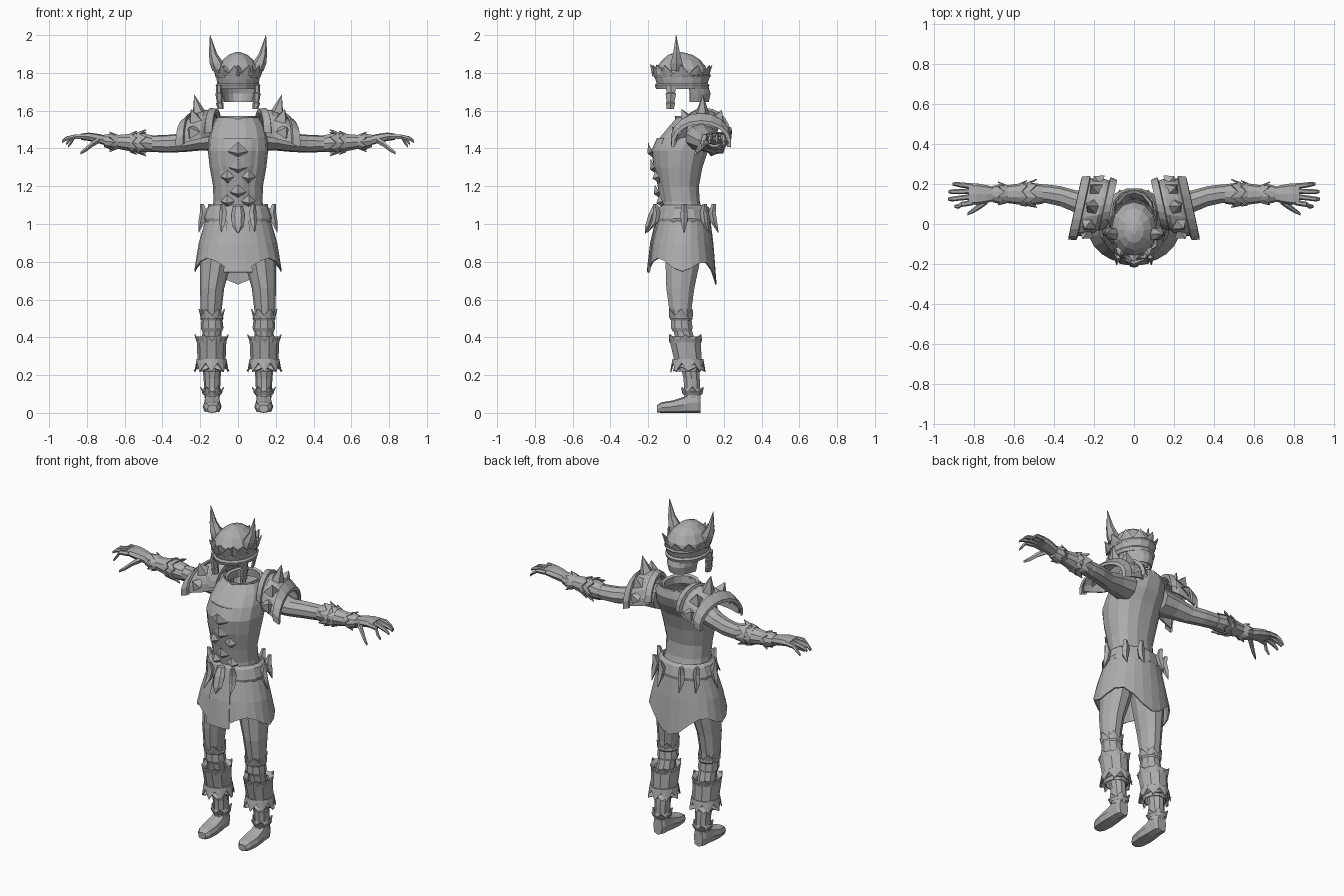
import bpy, math
from mathutils import Vector

iron = bpy.data.materials.new("plain_grey")
iron.diffuse_color = (0.42, 0.42, 0.42, 1)


def make(name, verts, faces, mirror=False, thick=0):
    me = bpy.data.meshes.new(name)
    me.from_pydata(verts, [], faces)
    me.materials.append(iron)
    ob = bpy.data.objects.new(name, me)
    bpy.context.collection.objects.link(ob)
    if thick:
        m = ob.modifiers.new("thickness", 'SOLIDIFY')
        m.thickness, m.offset = thick, -1
    if mirror:
        ob.modifiers.new("mirror", 'MIRROR').use_mirror_merge = False
    return ob


def place(axis, t, a, b):
    return {'x': (t, a, b), 'y': (a, t, b), 'z': (a, b, t)}[axis]


def loft(name, axis, rings, n=10, caps=(True, True), arc=None, edit=None,
         mirror=False, thick=0, sq=1.0):
    """Rings are (position on axis, centre a, centre b, radius a, radius b)."""
    a0, a1 = arc if arc else (0, 360)
    cnt = n + 1 if arc else n
    vs, fs = [], []
    for k, (t, ca, cb, ra, rb) in enumerate(rings):
        for i in range(cnt):
            an = math.radians(a0 + (a1 - a0) * i / n)
            c, s = math.cos(an), math.sin(an)
            c, s = [math.copysign(abs(q) ** sq, q) for q in (c, s)]
            v = place(axis, t, ca + ra * c, cb + rb * s)
            vs.append(edit(k, an, v) if edit else v)
    flip = axis == 'y'
    for k in range(len(rings) - 1):
        for i in range(n):
            j = (i + 1) % cnt
            f = (k * cnt + i, k * cnt + j, (k + 1) * cnt + j, (k + 1) * cnt + i)
            fs.append(f[::-1] if flip else f)
    if not arc:
        lo, hi = list(range(n))[::-1], [(len(rings) - 1) * n + i for i in range(n)]
        if caps[0]:
            fs.append(lo[::-1] if flip else lo)
        if caps[1]:
            fs.append(hi[::-1] if flip else hi)
    return make(name, vs, fs, mirror, thick)


def spike(name, base, tip, r, n=4, mirror=False, flat=1.0):
    b, t = Vector(base), Vector(tip)
    q = (t - b).to_track_quat('Z', 'Y')
    vs = []
    for i in range(n):
        a = 2 * math.pi * i / n
        vs.append(b + q @ Vector((r * math.cos(a), r * flat * math.sin(a), 0)))
    fs = [(i, (i + 1) % n, n) for i in range(n)] + [tuple(range(n))[::-1]]
    return make(name, vs + [t], fs, mirror)


def ruff(name, axis, base, length, flare, teeth, mirror=True):
    """Ring of pointed teeth leaning out from a base ring."""
    t, ca, cb, ra, rb = base

    def jag(k, an, v):
        if k == 0:
            return v
        tip = round(an / (math.pi / teeth)) % 2 == 0
        g, dt = (flare, length) if tip else (0.004, length * 0.3)
        return place(axis, t + dt, ca + (ra + g) * math.cos(an), cb + (rb + g) * math.sin(an))
    return loft(name, axis, [base, base], teeth * 2, (False, False), None, jag, mirror, 0.006)


# Helmet bowl, brow band, teeth and guards
loft("helmet_bowl", 'z', [(1.77, 0, -.025, .115, .14), (1.82, 0, -.025, .112, .135), (1.865, 0, -.025, .085, .105),
     (1.895, 0, -.03, .05, .065), (1.91, 0, -.035, .012, .015)], 12, (False, True), thick=.008)
loft("brow_band", 'z', [(1.715, 0, -.02, .112, .138), (1.735, 0, -.02, .118, .145), (1.745, 0, -.02, .11, .135),
     (1.775, 0, -.02, .115, .145), (1.785, 0, -.02, .122, .153), (1.80, 0, -.02, .115, .14)],
     16, (False, False), thick=.01)
ruff("brow_teeth", 'z', (1.775, 0, -.025, .118, .145), .065, .022, 11, False)
for i, an in enumerate((-125, -90, -55)):
    c, s = math.cos(math.radians(an)), math.sin(math.radians(an))
    spike("brow_spike_%d" % i, (.11 * c, -.025 + .13 * s, 1.80), (.13 * c, -.02 + .17 * s, 1.845), .03)
loft("neck_guard", 'z', [(1.645, 0, -.015, .085, .135), (1.69, 0, -.015, .095, .145), (1.735, 0, -.02, .105, .135)],
     8, arc=(15, 165), thick=.01)
loft("cheek_guard", 'z', [(1.61, .092, -.083, .016, .022), (1.64, .097, -.082, .02, .028), (1.645, .097, -.082, .015, .024),
     (1.69, .1, -.08, .02, .032), (1.695, .1, -.08, .015, .026), (1.735, .1, -.08, .017, .032)], 6, mirror=True)
loft("horn", 'z', [(1.81, .10, -.05, .035, .035), (1.85, .112, -.05, .038, .036), (1.90, .132, -.05, .022, .022),
     (2.0, .148, -.052, .001, .001)], 6, mirror=True)

# Body armour with open collar
loft("torso", 'z', [(1.03, 0, -.015, .145, .115), (1.12, 0, -.025, .13, .1), (1.2, 0, -.035, .132, .105),
     (1.30, 0, -.035, .15, .125), (1.39, 0, -.025, .16, .145), (1.46, 0, .01, .155, .15),
     (1.52, 0, .045, .14, .135), (1.565, 0, .06, .11, .11)], 14, (True, False), thick=.01, sq=.85)
loft("collar", 'z', [(1.53, 0, .06, .105, .115), (1.572, 0, .055, .1, .115), (1.565, 0, .055, .085, .1),
     (1.52, 0, .06, .085, .1)], 12, (False, False))
loft("chest_plate", 'z', [(1.10, 0, -.03, .10, .105), (1.2, 0, -.035, .11, .115), (1.31, 0, -.035, .14, .138),
     (1.39, 0, -.03, .15, .153), (1.455, 0, -.012, .15, .142)], 6, arc=(-132, -48), thick=.012)
for i, (z, y, r) in enumerate(((1.385, -.178, .055), (1.30, -.165, .05), (1.17, -.145, .045))):
    spike("chest_stud_%d" % i, (0, y, z), (0, y - .025, z - .012), r)
    if i:
        spike("rib_stud_%d" % i, (.055, y + .016, z - .05), (.06, y - .012, z - .06), .038, mirror=True)

# Belt and skirt
loft("belt", 'z', [(1.01, 0, -.012, .175, .145), (1.03, 0, -.012, .182, .15), (1.085, 0, -.012, .165, .135),
     (1.10, 0, -.012, .145, .12)], 16, (False, False), thick=.01)


def hem(k, an, v):
    if k:
        return v
    z = .785 - .035 * math.cos(4 * an) - .07 * max(0, math.sin(an)) ** 3
    return (v[0], v[1], z)


loft("skirt", 'z', [(.77, 0, -.02, .232, .182), (.90, 0, -.02, .208, .165), (1.03, 0, -.012, .17, .14)],
     24, (False, False), None, hem, thick=.008)
loft("skirt_front_panel", 'z', [(.745, 0, -.02, .235, .188), (.9, 0, -.02, .21, .17), (1.03, 0, -.015, .175, .145)],
     4, arc=(-109, -71), thick=.008)
loft("buckle_tongue", 'z', [(.95, 0, -.215, .003, .003), (.99, 0, -.2, .032, .018), (1.05, 0, -.18, .035, .022),
     (1.095, 0, -.16, .025, .018)], 6)
for i, (an, r) in enumerate(((-65, .205), (0, .2), (40, .19), (68, .185))):
    c, s = math.cos(math.radians(an)), math.sin(math.radians(an))
    k = 1.0 if i == 1 else .98
    loft("belt_tusk_%d" % i, 'z', [(.955, (r + .008) * c * k, -.01 + (r + .01) * s, .002, .002),
         (1.01, .192 * c, -.01 + .17 * s, .018, .018), (1.06, .18 * c, -.01 + .16 * s, .022, .02),
         (1.105, .19 * c, -.01 + .17 * s, .012, .012)], 5, mirror=True)

# Shoulder plates, rims and spikes, swept back in plan


def sweep(k, an, v):
    return (v[0] - .22 * (v[1] - .08), v[1], v[2])


loft("shoulder_plate", 'x', [(.13, .10, 1.48, .105, .115), (.17, .09, 1.47, .135, .135), (.23, .085, 1.455, .145, .13),
     (.285, .08, 1.435, .145, .11)], 10, arc=(-8, 188), edit=sweep, mirror=True, thick=.01)
loft("shoulder_outer_rim", 'x', [(.25, .08, 1.45, .15, .125), (.255, .08, 1.45, .162, .137), (.295, .08, 1.43, .16, .118),
     (.297, .08, 1.43, .14, .1)], 10, arc=(-12, 192), edit=sweep, mirror=True)
loft("shoulder_inner_rim", 'x', [(.115, .10, 1.48, .10, .11), (.115, .10, 1.485, .12, .125), (.15, .10, 1.48, .135, .135),
     (.155, .095, 1.475, .12, .12)], 10, arc=(0, 180), edit=sweep, mirror=True)
spike("shoulder_spike_top", (.205, .085, 1.575), (.232, .09, 1.685), .042, 5, True)
for i, (an, d) in enumerate(((15, .03), (52, .04), (128, .045), (165, .035))):
    c, s = math.cos(math.radians(an)), math.sin(math.radians(an))
    x = .21 - .03 * c
    spike("shoulder_spike_%d" % i, (x, .085 + .135 * c, 1.455 + .12 * s),
          (x + .02, .085 + (.13 + d) * c, 1.47 + (.13 + d) * s), .045, 4, True)

# Arms, gauntlets and hands
loft("arm", 'x', [(.11, .07, 1.46, .09, .075), (.2, .085, 1.45, .075, .062), (.29, .11, 1.43, .058, .05),
     (.37, .138, 1.425, .052, .048), (.44, .15, 1.425, .048, .045), (.53, .15, 1.43, .042, .04)], 9, mirror=True)
loft("gauntlet", 'x', [(.455, .15, 1.425, .048, .047), (.50, .15, 1.43, .055, .052), (.56, .15, 1.43, .055, .05),
     (.64, .15, 1.435, .044, .038), (.665, .15, 1.435, .052, .046), (.71, .15, 1.44, .04, .034)], 10, mirror=True)
ruff("gauntlet_elbow_teeth", 'x', (.535, .15, 1.43, .053, .05), -.05, .018, 7)
ruff("gauntlet_mid_teeth", 'x', (.57, .15, 1.43, .05, .046), -.035, .014, 7)
ruff("gauntlet_wrist_teeth", 'x', (.635, .15, 1.435, .045, .038), .045, .018, 7)
loft("palm", 'x', [(.69, .15, 1.44, .032, .026), (.74, .15, 1.452, .045, .025), (.79, .15, 1.462, .054, .022),
     (.83, .15, 1.462, .05, .017)], 8, mirror=True, sq=.7)
for i, (y0, y1, tip, drop) in enumerate(((.108, .088, .90, .045), (.137, .125, .932, .02), (.164, .162, .93, .015),
                                         (.19, .2, .91, .03))):
    loft("finger_%d" % i, 'x', [(.81, y0, 1.464, .014, .015), (.865, (y0 + y1) / 2, 1.462, .013, .013),
         (tip - .02, y1, 1.462 - drop * .6, .012, .012), (tip, y1, 1.455 - drop, .007, .008)], 6, mirror=True)
loft("thumb", 'x', [(.735, .12, 1.445, .02, .02), (.77, .092, 1.425, .017, .018), (.805, .068, 1.395, .013, .015),
     (.835, .05, 1.375, .007, .009)], 6, mirror=True)

# Legs, knee bands, shin guards and boots
loft("leg", 'z', [(.08, .137, .035, .04, .045), (.18, .137, .03, .045, .045), (.32, .14, .01, .055, .058),
     (.45, .137, -.02, .05, .05), (.55, .142, -.03, .056, .062), (.66, .137, -.03, .064, .078),
     (.77, .122, -.02, .08, .092), (.93, .10, -.01, .095, .11)], 10, mirror=True)
loft("knee_band", 'z', [(.43, .137, -.02, .052, .052), (.45, .137, -.022, .06, .06), (.49, .138, -.025, .056, .058),
     (.50, .138, -.025, .062, .064), (.52, .14, -.025, .056, .06)], 10, (False, False), mirror=True)
ruff("knee_teeth", 'z', (.50, .139, -.027, .058, .06), .05, .012, 6)
loft("shin_guard", 'z', [(.22, .14, .015, .064, .066), (.27, .14, .012, .074, .076), (.37, .14, -.003, .078, .085),
     (.405, .14, -.005, .082, .09), (.39, .14, -.003, .06, .065)], 10, (False, False), mirror=True, thick=.006)
ruff("shin_top_teeth", 'z', (.37, .14, -.003, .076, .083), .045, .016, 6)
ruff("shin_bottom_teeth", 'z', (.285, .14, .01, .073, .076), -.07, .012, 8)
ruff("shin_mid_teeth", 'z', (.25, .14, .015, .068, .07), -.03, .022, 6)
loft("ankle_band", 'z', [(.095, .137, .035, .046, .05), (.11, .137, .034, .055, .058), (.13, .137, .033, .046, .05)],
     10, (False, False), mirror=True)
ruff("ankle_teeth", 'z', (.10, .137, .034, .048, .052), .035, .016, 6)
loft("boot", 'y', [(-.153, .136, .022, .025, .02), (-.13, .136, .028, .042, .028), (-.07, .137, .033, .05, .033),
     (-.01, .137, .043, .045, .043), (.02, .137, .055, .042, .055), (.06, .137, .055, .04, .055),
     (.077, .137, .05, .03, .05)], 8, mirror=True, sq=.65)
